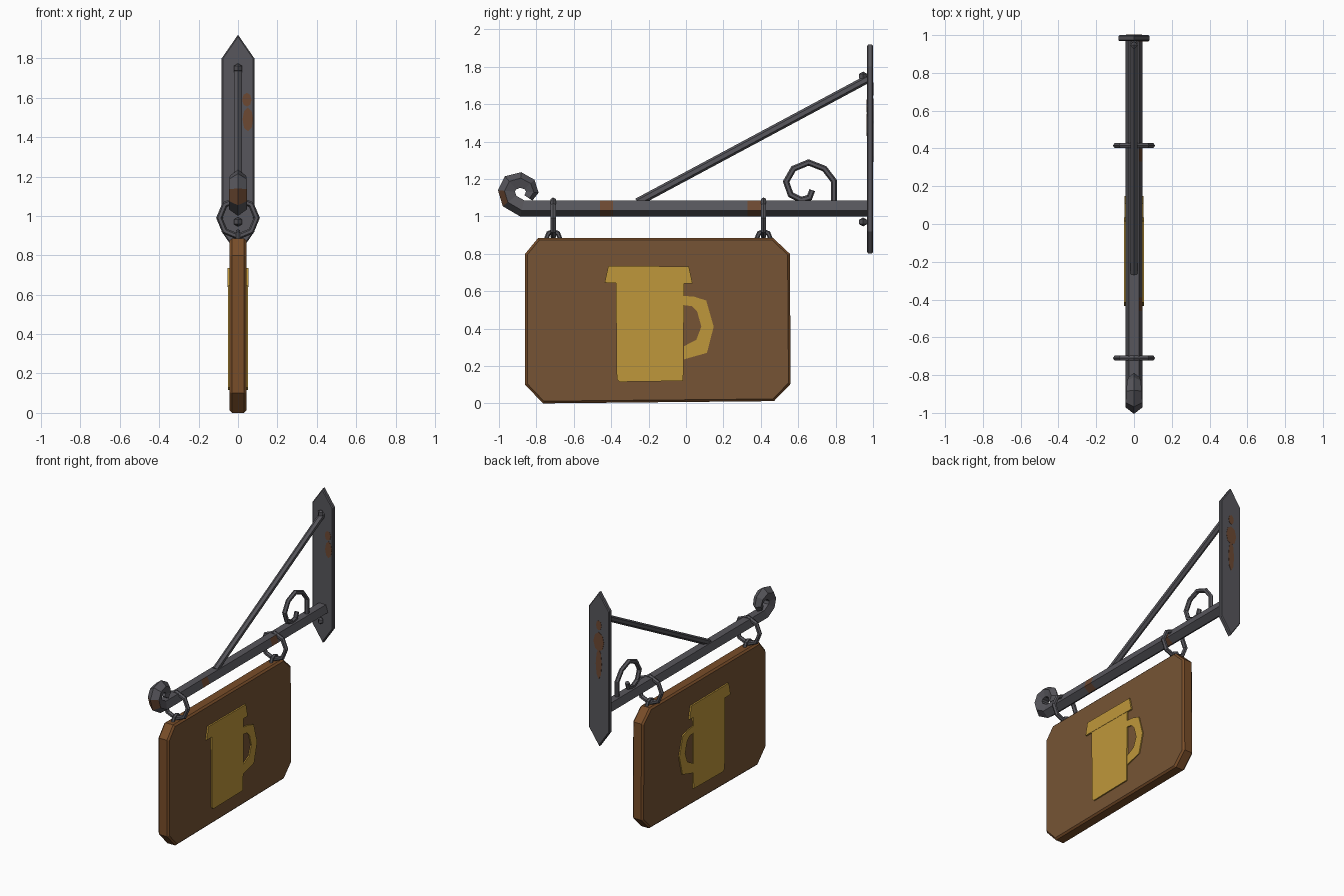
import bpy, bmesh, math
from mathutils import Vector

if "Cube" in bpy.data.objects:
    bpy.data.objects.remove(bpy.data.objects["Cube"])


def material(name, r, g, b):
    m = bpy.data.materials.new(name)
    m.diffuse_color = (r, g, b, 1)
    m.use_nodes = True
    m.node_tree.nodes["Principled BSDF"].inputs["Base Color"].default_value = m.diffuse_color
    return m


IRON = material("dark iron", 0.095, 0.093, 0.106)
RUST = material("rust", 0.15, 0.065, 0.032)
WOOD = material("brown board", 0.18, 0.088, 0.035)
EDGE = material("board edge", 0.19, 0.075, 0.022)
GOLD = material("mug yellow", 0.52, 0.31, 0.043)


def finish(name, bm, mats):
    bmesh.ops.recalc_face_normals(bm, faces=bm.faces)
    me = bpy.data.meshes.new(name)
    bm.to_mesh(me)
    bm.free()
    for m in mats:
        me.materials.append(m)
    ob = bpy.data.objects.new(name, me)
    bpy.context.collection.objects.link(ob)
    return ob


def prism(name, pts, axis, lo, hi, mats, bevel=0.0):
    """Extrude an outline: (y, z) points along x, or (x, z) points along y."""
    bm = bmesh.new()
    put = (lambda p: (lo, p[0], p[1])) if axis == 'x' else (lambda p: (p[0], lo, p[1]))
    f = bm.faces.new([bm.verts.new(put(p)) for p in pts])
    ext = bmesh.ops.extrude_face_region(bm, geom=[f])
    move = Vector((hi - lo, 0, 0) if axis == 'x' else (0, hi - lo, 0))
    bmesh.ops.translate(bm, vec=move,
                        verts=[v for v in ext['geom'] if isinstance(v, bmesh.types.BMVert)])
    if bevel:
        bmesh.ops.recalc_face_normals(bm, faces=bm.faces)
        big = [g for g in bm.faces if len(g.verts) == len(pts)]
        rim = {e for g in big for e in g.edges}
        bmesh.ops.bevel(bm, geom=list(rim), offset=bevel, segments=1, affect='EDGES')
    return finish(name, bm, mats)


def tube(name, path, radii, sides, mats):
    """Sweep a polygon along (y, z) points; one corner faces outward."""
    bm = bmesh.new()
    P = [Vector(p) for p in path]
    rings = []
    for i, p in enumerate(P):
        a = (p - P[i - 1]).normalized() if i else (P[1] - p).normalized()
        b = (P[i + 1] - p).normalized() if i < len(P) - 1 else a
        t = (a + b).normalized()
        n = Vector((-t.y, t.x)) / max(t.dot(a), 0.7)
        r = radii[min(i, len(radii) - 1)]
        ring = []
        for k in range(sides):
            c = 2 * math.pi * k / sides
            q = p + n * r * math.cos(c)
            ring.append(bm.verts.new((r * math.sin(c), q.x, q.y)))
        rings.append(ring)
    for r0, r1 in zip(rings, rings[1:]):
        for k in range(sides):
            j = (k + 1) % sides
            bm.faces.new((r0[k], r0[j], r1[j], r1[k]))
    bm.faces.new(rings[0])
    bm.faces.new(rings[-1])
    return finish(name, bm, mats)


def torus(name, loc, rot, major, minor, segs):
    bpy.ops.mesh.primitive_torus_add(location=loc, rotation=rot, major_radius=major,
                                     minor_radius=minor, major_segments=segs, minor_segments=6)
    ob = bpy.context.object
    ob.name = name
    ob.data.materials.append(IRON)


# Wall plate with pointed ends
prism("wall_plate", [(0, 1.92), (0.083, 1.80), (0.083, 0.92), (0, 0.80),
                     (-0.083, 0.92), (-0.083, 1.80)], 'y', 0.968, 1.0, [IRON], 0.006)

# Rust patches on both sides of the plate: x, z, half width, half height
for i, (x, z, w, h, back) in enumerate([(0.045, 1.59, 0.024, 0.035, 0), (0.05, 1.49, 0.027, 0.06, 0),
                                        (0.0, 1.68, 0.022, 0.035, 1), (0.0, 1.56, 0.042, 0.07, 1),
                                        (0.0, 1.40, 0.024, 0.11, 1)]):
    pts = [(x + w * math.cos(k * math.pi / 4), z + h * math.sin(k * math.pi / 4)) for k in range(8)]
    y = 0.998 if back else 0.966
    prism(f"rust_patch_{i}", pts, 'y', y, y + 0.004, [RUST])

# Bar ending in an upward curl, with a few rusted faces
bar = tube("bar_with_curl",
           [(0.975, 1.047), (0.40, 1.047), (0.33, 1.047), (-0.39, 1.047), (-0.46, 1.047),
            (-0.875, 1.047), (-0.94, 1.085), (-0.955, 1.135), (-0.935, 1.175),
            (-0.885, 1.19), (-0.84, 1.168), (-0.825, 1.13), (-0.845, 1.10)],
           [0.047] * 9 + [0.043, 0.038, 0.033, 0.028], 5, [IRON, RUST])
for f in bar.data.polygons:
    c, n = f.center, f.normal
    spot = 0.33 < c.y < 0.40 or -0.46 < c.y < -0.39
    if (spot and n.x > 0.3) or (c.y < -0.94 and 1.08 < c.z < 1.13 and n.y < -0.3):
        f.material_index = 1

# Diagonal brace and small scroll
tube("brace", [(0.972, 1.735), (-0.26, 1.075)], [0.022], 6, [IRON])
tube("scroll", [(0.79, 1.07), (0.79, 1.19), (0.74, 1.255), (0.655, 1.288), (0.575, 1.255),
                (0.535, 1.185), (0.56, 1.115), (0.615, 1.088), (0.66, 1.10), (0.675, 1.14)],
     [0.016], 6, [IRON])

# Rivets on the plate
for i, z in enumerate((1.75, 0.97)):
    bpy.ops.mesh.primitive_uv_sphere_add(segments=4, ring_count=2, radius=0.024,
                                         location=(0, 0.947, z))
    bpy.context.object.name = f"rivet_{i}"
    bpy.context.object.data.materials.append(IRON)

# Hanging rings round the bar, and eyelets in the board
for i, y in enumerate((-0.71, 0.415)):
    torus(f"hanging_ring_{i}", (0, y, 0.99), (math.pi / 2, 0, 0), 0.095, 0.016, 8)
    torus(f"eyelet_{i}", (0, y, 0.885), (0, math.pi / 2, 0), 0.035, 0.013, 8)

# Sign board with clipped corners
board = prism("sign_board", [(-0.86, 0.10), (-0.765, 0.0), (0.47, 0.012), (0.56, 0.105),
                             (0.555, 0.80), (0.465, 0.885), (-0.79, 0.885), (-0.86, 0.80)],
              'x', -0.043, 0.043, [WOOD, EDGE], 0.012)
for f in board.data.polygons:
    f.material_index = 0 if abs(f.normal.x) > 0.9 else 1

# Mug emblem on each face of the board
body = [(-0.375, 0.645), (-0.37, 0.13), (-0.355, 0.115), (-0.015, 0.12), (-0.01, 0.645)]
rim = [(-0.435, 0.645), (-0.415, 0.735), (0.015, 0.732), (0.035, 0.64)]
handle = [(-0.012, 0.575), (0.045, 0.57), (0.108, 0.55), (0.148, 0.41), (0.112, 0.27), (-0.012, 0.235),
          (-0.012, 0.305), (0.055, 0.34), (0.082, 0.41), (0.06, 0.49), (0.03, 0.52), (-0.012, 0.525)]
for side, s in (("right", 1), ("left", -1)):
    for part, pts, x in (("body", body, 0.052), ("rim", rim, 0.054), ("handle", handle, 0.051)):
        prism(f"mug_{part}_{side}", pts, 'x', s * 0.0425, s * x, [GOLD])
